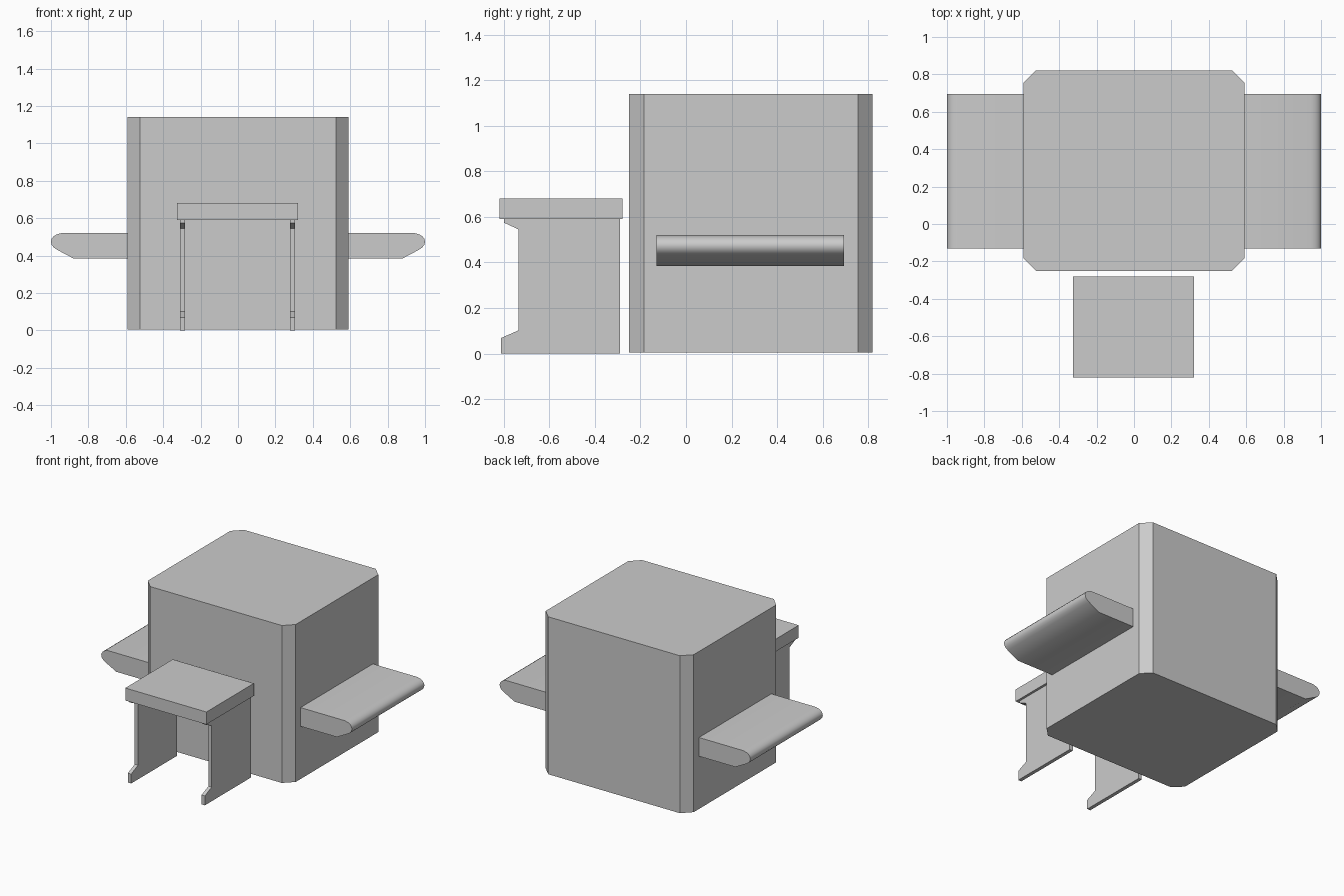
import bpy
import bmesh
import math
from mathutils import Vector

cube = bpy.data.objects.get("Cube")
if cube:
    bpy.data.objects.remove(cube, do_unlink=True)

# Single plain grey finish
GREY = (0.6, 0.6, 0.6, 1.0)
grey = bpy.data.materials.new("plain grey")
grey.use_nodes = True
grey.diffuse_color = GREY
shader = next(n for n in grey.node_tree.nodes if n.type == 'BSDF_PRINCIPLED')
shader.inputs["Base Color"].default_value = GREY


def extrude_profile(name, points, along, smooth=False):
    """Extrude a closed outline of 3D points by the vector along."""
    bm = bmesh.new()
    face = bm.faces.new([bm.verts.new(p) for p in points])
    result = bmesh.ops.extrude_face_region(bm, geom=[face])
    moved = [g for g in result["geom"] if isinstance(g, bmesh.types.BMVert)]
    bmesh.ops.translate(bm, verts=moved, vec=Vector(along))
    bmesh.ops.recalc_face_normals(bm, faces=bm.faces)
    mesh = bpy.data.meshes.new(name)
    bm.to_mesh(mesh)
    bm.free()
    mesh.materials.append(grey)
    obj = bpy.data.objects.new(name, mesh)
    bpy.context.collection.objects.link(obj)
    if smooth:
        bpy.ops.object.select_all(action='DESELECT')
        obj.select_set(True)
        bpy.context.view_layer.objects.active = obj
        bpy.ops.object.shade_smooth_by_angle(angle=math.radians(35))
    return obj


# Main block with chamfered vertical corners
W, FRONT, BACK, CUT = 0.59, -0.25, 0.82, 0.065
right_edge = [(W - CUT, FRONT), (W, FRONT + CUT), (W, BACK - CUT), (W - CUT, BACK)]
outline = right_edge + [(-x, y) for x, y in reversed(right_edge)]
extrude_profile("body", [(x, y, 0.005) for x, y in outline], (0, 0, 1.135))

# Side shelves with a rounded outer edge
shelf = [(W, 0.385), (0.88, 0.385), (0.967, 0.431), (0.985, 0.443),
         (0.996, 0.458), (1.0, 0.475), (0.996, 0.49), (0.986, 0.503),
         (0.97, 0.513), (0.945, 0.52), (W, 0.52)]
for side, sign in (("left", 1), ("right", -1)):
    extrude_profile(side + "_shelf", [(sign * x, -0.13, z) for x, z in shelf],
                    (0, 0.825, 0), smooth=True)

# Bench top
top = [(-0.325, -0.82), (0.322, -0.82), (0.322, -0.28), (-0.325, -0.28)]
extrude_profile("bench_top", [(x, y, 0.59) for x, y in top], (0, 0, 0.09))

# Bench side panels, notched at the front
panel = [(-0.29, 0), (-0.813, 0), (-0.813, 0.068), (-0.735, 0.102),
         (-0.735, 0.545), (-0.80, 0.575), (-0.80, 0.59), (-0.29, 0.59)]
for side, x in (("left", 0.279), ("right", -0.309)):
    extrude_profile(side + "_bench_panel", [(x, y, z) for y, z in panel], (0.026, 0, 0))
